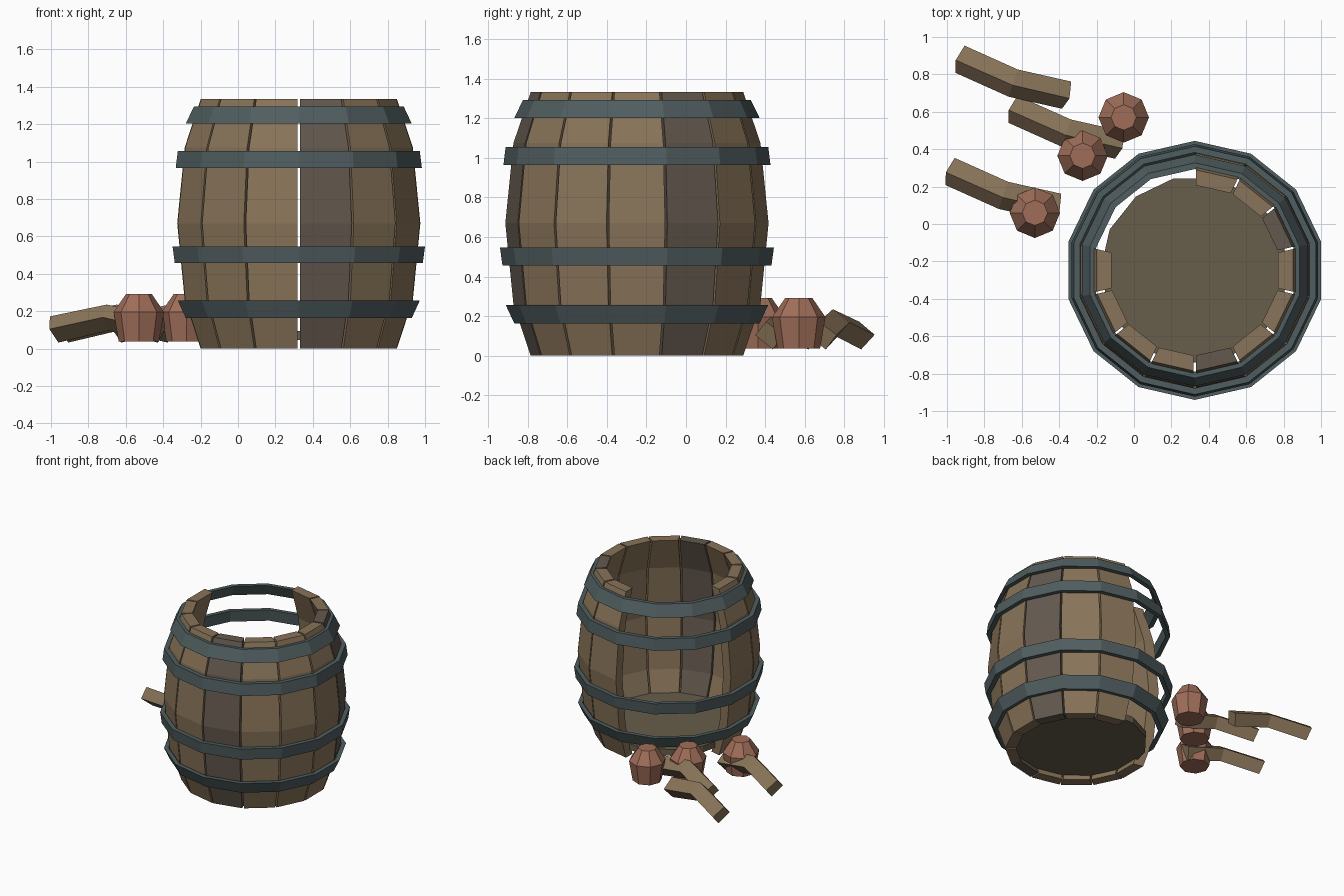
import bpy, bmesh, math
from mathutils import Vector

if "Cube" in bpy.data.objects:
    bpy.data.objects.remove(bpy.data.objects["Cube"])

SIDES = 14
STEP = 2 * math.pi / SIDES
CENTRE = Vector((0.325, -0.248, 0))


def material(name, colour):
    m = bpy.data.materials.new(name)
    m.use_nodes = True
    m.diffuse_color = (*colour, 1)
    bsdf = m.node_tree.nodes["Principled BSDF"]
    bsdf.inputs["Base Color"].default_value = (*colour, 1)
    bsdf.inputs["Roughness"].default_value = 0.9
    return m


wood = material("brown wood", (0.25, 0.175, 0.1))
grey_wood = material("grey wood", (0.127, 0.1, 0.077))
base_wood = material("dull base wood", (0.135, 0.11, 0.07))
iron = material("dark iron", (0.08, 0.11, 0.115))
red = material("apple red", (0.35, 0.155, 0.1))


def loft(name, rings, mat, closed=False):
    """Join equal rings of points with quads, capping the ends unless closed."""
    bm = bmesh.new()
    loops = [[bm.verts.new(p) for p in ring] for ring in rings]
    pairs = list(zip(loops, loops[1:]))
    if closed:
        pairs.append((loops[-1], loops[0]))
    else:
        bm.faces.new(loops[0])
        bm.faces.new(loops[-1])
    n = len(loops[0])
    for a, b in pairs:
        for i in range(n):
            j = (i + 1) % n
            bm.faces.new((a[i], a[j], b[j], b[i]))
    bmesh.ops.recalc_face_normals(bm, faces=bm.faces[:])
    mesh = bpy.data.meshes.new(name)
    bm.to_mesh(mesh)
    bm.free()
    mesh.materials.append(mat)
    ob = bpy.data.objects.new(name, mesh)
    bpy.context.collection.objects.link(ob)
    return ob


def polygon(centre, radius, z, sides, start=0.0):
    return [centre + Vector((radius * math.cos(start + i * 2 * math.pi / sides),
                             radius * math.sin(start + i * 2 * math.pi / sides), z))
            for i in range(sides)]


# Staves: height and distance of the outer face from the barrel axis
PROFILE = [(0, 0.525), (0.26, 0.61), (0.67, 0.65), (1.075, 0.61), (1.333, 0.525)]
THICK, GAP = 0.08, 0.006
MISSING = (0, 1, 2)
GREY = (7, 11)


def stave(index):
    angle = math.pi / 2 + (index + 0.5) * STEP
    out = Vector((math.cos(angle), math.sin(angle), 0))
    side = Vector((-out.y, out.x, 0))
    rings = []
    for z, dist in PROFILE:
        ring = []
        for d, s in ((dist, -1), (dist, 1), (dist - THICK, 1), (dist - THICK, -1)):
            half = d * math.tan(STEP / 2) - GAP
            ring.append(CENTRE + out * d + side * s * half + Vector((0, 0, z)))
        rings.append(ring)
    loft(f"stave_{index}", rings, grey_wood if index in GREY else wood)


for i in range(SIDES):
    if i not in MISSING:
        stave(i)

# Barrel base
loft("barrel_base", [polygon(CENTRE, 0.505, z, SIDES, math.pi / 2 + STEP / 2)
                     for z in (0.045, 0.095)], base_wood)

# Hoops: bottom height, bottom distance, top height, top distance
HOOPS = [(0.163, 0.604, 0.257, 0.647), (0.457, 0.663, 0.547, 0.675),
         (0.965, 0.658, 1.056, 0.647), (1.203, 0.604, 1.294, 0.561)]
for i, (z0, d0, z1, d1) in enumerate(HOOPS):
    section = [(z0, d0), (z1, d1), (z1, d1 - 0.033), (z0, d0 - 0.033)]
    loft(f"hoop_{i}", [polygon(CENTRE, d / math.cos(STEP / 2), z, SIDES, math.pi / 2)
                       for z, d in section], iron, closed=True)

# Apples
APPLE = [(0.037, 0.108), (0.195, 0.135), (0.293, 0.068)]
for i, (x, y) in enumerate([(-0.055, 0.57), (-0.275, 0.365), (-0.53, 0.06)]):
    loft(f"apple_{i}", [polygon(Vector((x, y, 0)), r, z, 8) for z, r in APPLE], red)

# Broken planks: tilted square section, arched in the middle
ALONG = Vector((0.95, -0.32, 0))
ACROSS = Vector((0.32, 0.95, 0))
SECTION = [(0.525, 0.172), (0.613, 0.106), (0.548, 0.032), (0.46, 0.104)]
SLANT = [0.02, 0.0, -0.02, 0.0]
for i, (dx, dy) in enumerate([(0, 0), (0.283, -0.267), (-0.053, -0.6)]):
    shift = Vector((dx, dy, 0))
    rings = []
    for along, lean, b_off, z_off in ((-1.16, -1, 0, 0), (-0.85, 0, -0.03, 0.063),
                                      (-0.56, 1, 0, 0)):
        rings.append([shift + ALONG * (along + lean * s) + ACROSS * (b + b_off)
                      + Vector((0, 0, z + z_off))
                      for (b, z), s in zip(SECTION, SLANT)])
    loft(f"broken_plank_{i}", rings, wood)
